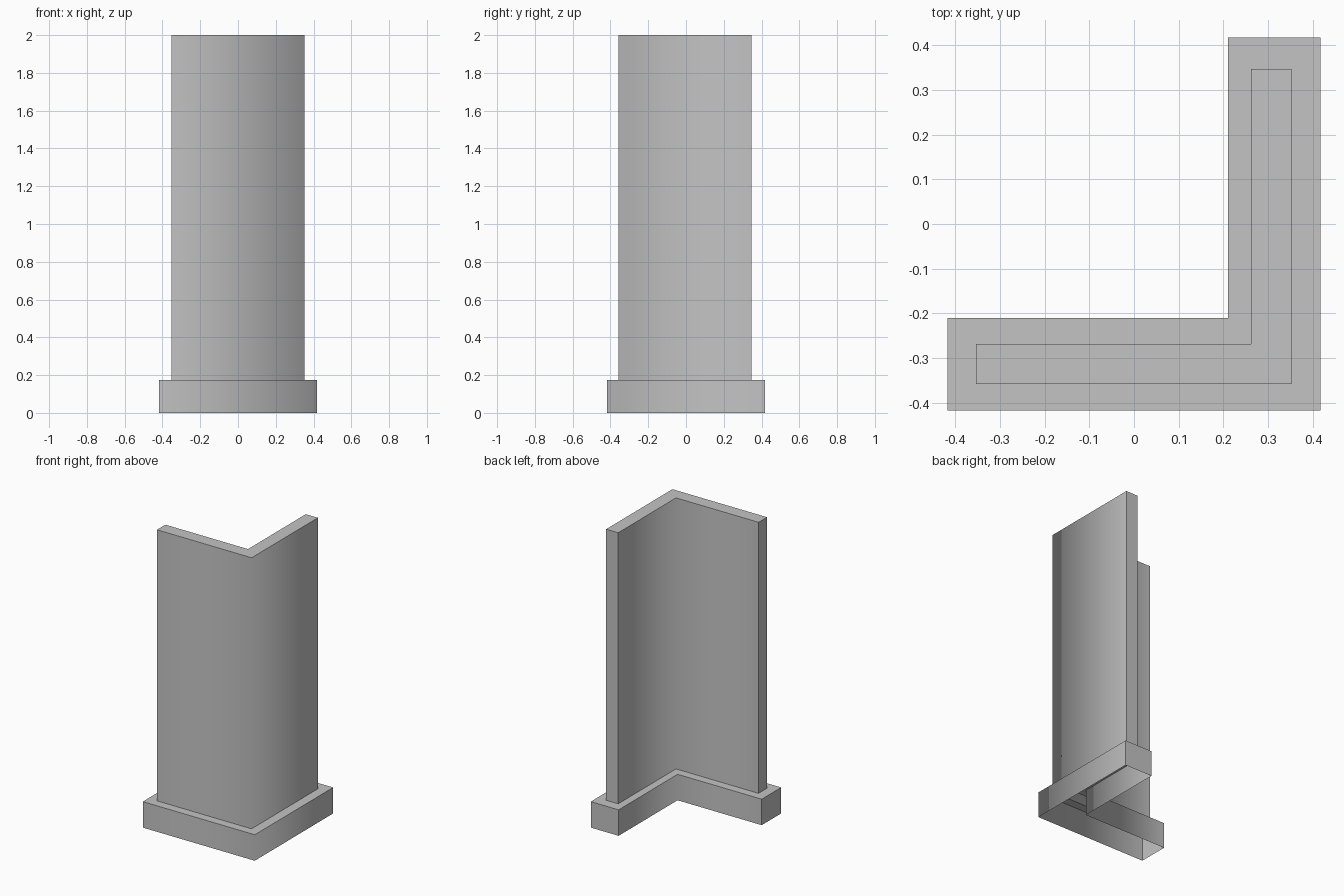
import bpy
import bmesh

cube = bpy.data.objects.get("Cube")
if cube:
    bpy.data.objects.remove(cube, do_unlink=True)

grey = bpy.data.materials.new("plain grey")
grey.use_nodes = True
GREY = (0.55, 0.55, 0.55, 1)
grey.diffuse_color = GREY
grey.node_tree.nodes["Principled BSDF"].inputs["Base Color"].default_value = GREY

BASE_TOP, HEIGHT = 0.175, 2.0


def l_outline(x0, x1, y0, y1, inner_x, inner_y):
    """Counter-clockwise L, with its outer corner at index 1 and inner at 4."""
    return [(x0, y0), (x1, y0), (x1, y1),
            (inner_x, y1), (inner_x, inner_y), (x0, inner_y)]


base_outline = l_outline(-0.417, 0.417, -0.417, 0.417, 0.21, -0.21)
wall_outline = l_outline(-0.353, 0.352, -0.358, 0.347, 0.262, -0.268)


def build_shell(name, sections, capped):
    """Join stacked L sections into a shell that is open underneath."""
    bm = bmesh.new()
    rings = [[bm.verts.new((x, y, z)) for x, y in outline]
             for outline, z in sections]
    for low, high in zip(rings, rings[1:]):
        for i in range(6):
            j = (i + 1) % 6
            bm.faces.new((low[i], low[j], high[j], high[i]))
    if capped:
        # The top is two mitred quads meeting along the corner diagonal
        a, b, c, d, e, f = rings[-1]
        bm.faces.new((a, b, e, f))
        bm.faces.new((b, c, d, e))
    for face in bm.faces:
        face.smooth = True
    # Only the upright edges at the bend are shaded softly
    for edge in bm.edges:
        edge.smooth = False
    for low, high in zip(rings, rings[1:]):
        for i in (1, 4):
            if low[i].co.z != high[i].co.z:
                bm.edges.get((low[i], high[i])).smooth = True
    mesh = bpy.data.meshes.new(name)
    bm.to_mesh(mesh)
    bm.free()
    mesh.materials.append(grey)
    obj = bpy.data.objects.new(name, mesh)
    bpy.context.collection.objects.link(obj)
    return obj


# Skirting with a ledge around the foot of the wall
build_shell("base", [(base_outline, 0), (base_outline, BASE_TOP),
                     (wall_outline, BASE_TOP)], False)

# Tall corner wall
build_shell("corner_wall", [(wall_outline, BASE_TOP),
                            (wall_outline, HEIGHT)], True)
